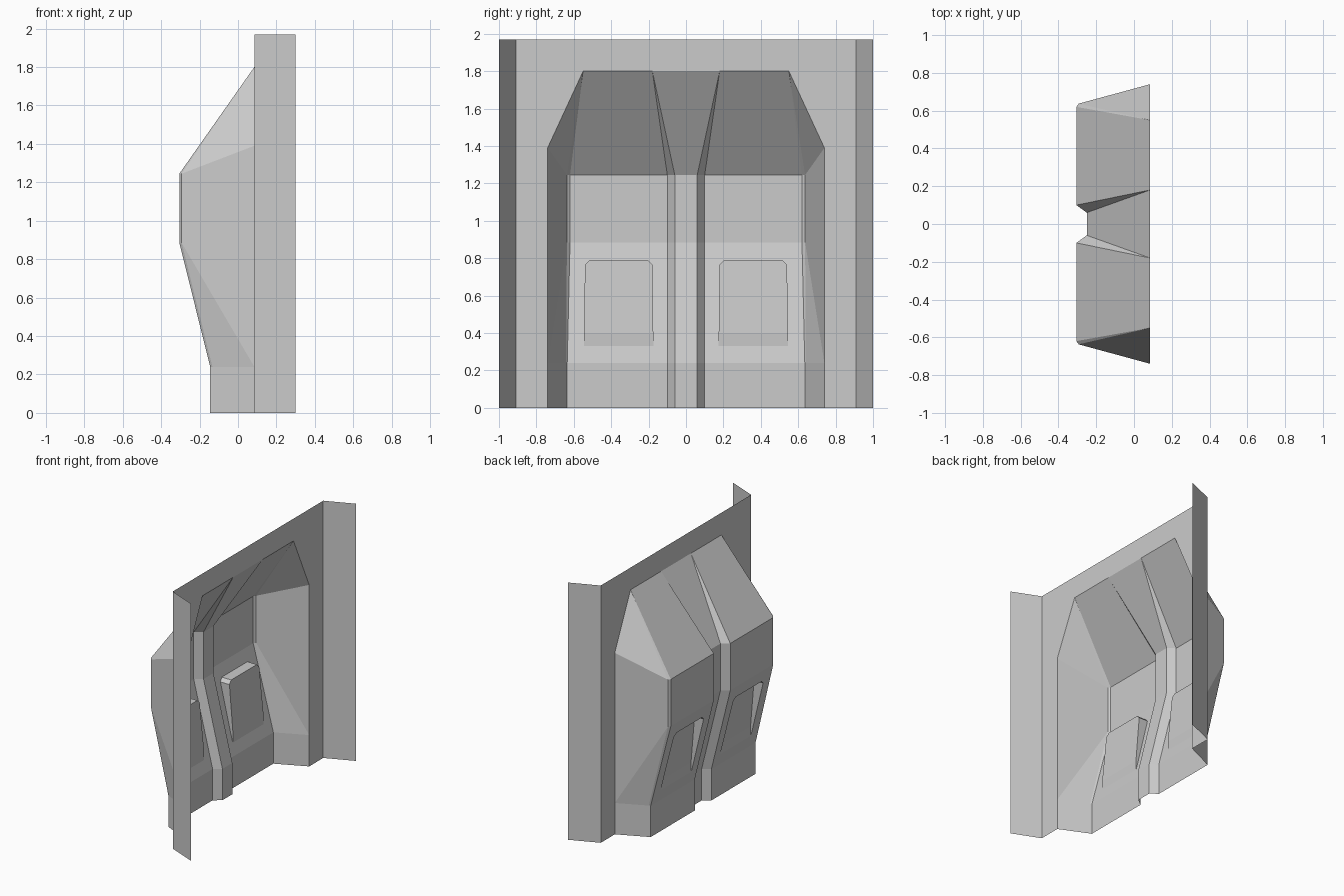
import bpy, bmesh

if "Cube" in bpy.data.objects:
    bpy.data.objects.remove(bpy.data.objects["Cube"])

PLATE_X = 0.085


def sheet(name, faces):
    """Half of an open sheet from point loops, welded and mirrored over y = 0."""
    bm = bmesh.new()
    for loop in faces:
        bm.faces.new([bm.verts.new(p) for p in loop])
    bmesh.ops.remove_doubles(bm, verts=bm.verts, dist=0.0005)
    bmesh.ops.recalc_face_normals(bm, faces=bm.faces)
    # the open side of the niche faces +x
    if sum(f.normal.x * f.calc_area() for f in bm.faces) < 0:
        bmesh.ops.reverse_faces(bm, faces=bm.faces)
    me = bpy.data.meshes.new(name)
    bm.to_mesh(me)
    bm.free()
    ob = bpy.data.objects.new(name, me)
    bpy.context.collection.objects.link(ob)
    mod = ob.modifiers.new("mirror", 'MIRROR')
    mod.use_axis = (False, True, False)
    mod.merge_threshold = 0.0005
    return ob


def strips(a, b):
    """Quads between two polylines of equal length."""
    return [(a[i], a[i + 1], b[i + 1], b[i]) for i in range(len(a) - 1)]


# Flat wall plate around the niche
outline = [(0, 1.8), (.18, 1.8), (.55, 1.8), (.74, 1.39), (.74, .24), (.74, 0),
           (.91, 0), (.91, 1.97), (0, 1.97)]
sheet("wall_plate", [[(PLATE_X, y, z) for y, z in outline]])

# Splayed flanges at both sides
sheet("side_flange", [[(PLATE_X, .91, 0), (.30, 1, 0), (.30, 1, 1.97), (PLATE_X, .91, 1.97)]])

# Niche: vertical lines from floor to top, ordered from the centre outwards
levels = [0, .24, .885, 1.245]
front = [-.145, -.145, -.305, -.305]


def line(ys, offset, top_y):
    pts = [(x + offset, y, z) for x, y, z in zip(front, ys, levels)]
    return pts + [(PLATE_X, top_y, 1.8)]


middle = line([0] * 4, .055, 0)
rib = line([.06] * 4, .055, .18)
inner = line([.10] * 4, 0, .18)
outer = line([.635, .635, .62, .62], 0, .55)
corner = line([.64, .64, .637, .637], .012, .55)
edge = [(PLATE_X, .74, z) for z in (0, .24, 1.39)]

faces = strips(middle, rib)
faces += strips(rib, inner)[:3] + [(rib[3], inner[3], inner[4])]
panel = strips(inner, outer)
faces += [panel[0], panel[2], panel[3]]
faces += strips(outer, corner)[:3] + [(outer[3], corner[3], corner[4])]
# Side wall facets
faces += [(corner[0], corner[1], edge[1], edge[0]),
          (corner[1], corner[2], edge[1]),
          (corner[2], corner[3], edge[2], edge[1]),
          (corner[3], corner[4], edge[2])]


# Sloping panel with a pocket pressed into it
def slope_x(z):
    return -.145 - .16 * (z - .24) / .645


def floor_x(z):
    return -.165 - .036 * (z - .40) / .39


yz = [(.175, .33), (.175, .40), (.18, .765), (.205, .79),
      (.515, .79), (.54, .765), (.545, .40), (.545, .33)]
rim = [(slope_x(z), y, z) for y, z in yz]
base = [rim[0]] + [(floor_x(z), y, z) for y, z in yz[1:7]] + [rim[7]]
faces += [(inner[1], outer[1], rim[7], rim[0]),
          (outer[1], outer[2], rim[4], rim[5], rim[6], rim[7]),
          (outer[2], inner[2], rim[3], rim[4]),
          (inner[2], inner[1], rim[0], rim[1], rim[2], rim[3])]
faces += [(rim[0], rim[1], base[1]), (rim[7], base[6], rim[6])]
faces += strips(rim[1:7], base[1:7])
faces += [base[1:7], (base[0], base[1], base[6], base[7])]
sheet("niche_shell", faces)
